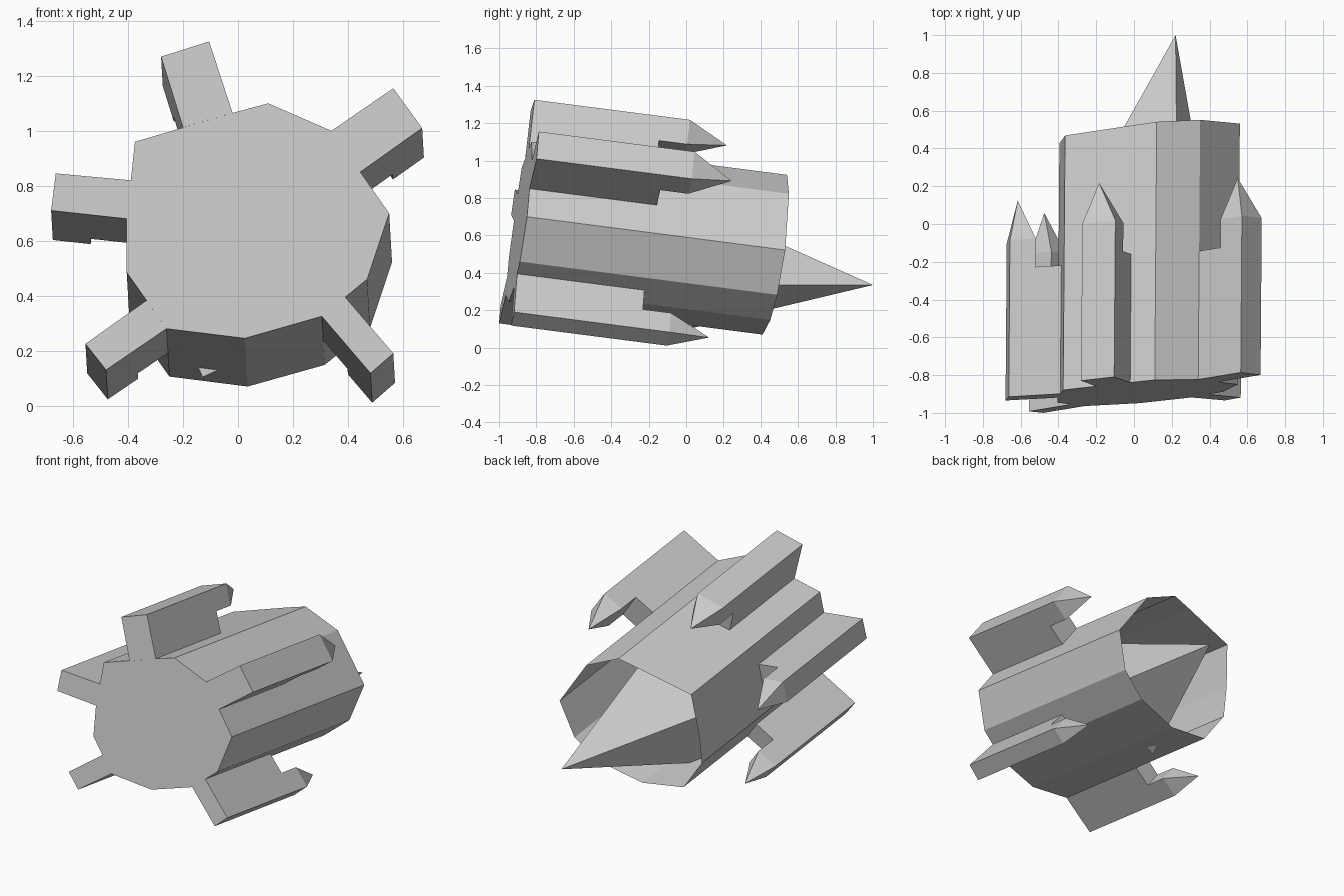
import bpy, bmesh
from mathutils import Vector

if "Cube" in bpy.data.objects:
    bpy.data.objects.remove(bpy.data.objects["Cube"])

RUN = Vector((0.0075, 1, -0.129))        # lengthwise direction of walls and fins
TIP_RUN = Vector((-0.012, 1, -0.145))    # fin tips droop slightly more


def at(p, t, run=RUN):
    """Point p=(x,z) on the tilted front plane, moved t along the length."""
    x, z = p
    return Vector((x, -0.984 + 0.07 * x + 0.137 * z, z)) + run * t


def mix(a, b, f):
    return (a[0] + (b[0] - a[0]) * f, a[1] + (b[1] - a[1]) * f)


def build(name, faces):
    """Make an object from polygons given as point lists."""
    bm = bmesh.new()
    for f in faces:
        bm.faces.new([bm.verts.new(p) for p in f])
    bmesh.ops.remove_doubles(bm, verts=bm.verts, dist=0.0005)
    bmesh.ops.recalc_face_normals(bm, faces=bm.faces)
    me = bpy.data.meshes.new(name)
    bm.to_mesh(me)
    bm.free()
    ob = bpy.data.objects.new(name, me)
    bpy.context.collection.objects.link(ob)
    return ob


# Hollow body: faceted tube, closed at the front, open at the back
outline = [(.11, 1.10), (.34, 1.0), (.55, .70), (.47, .46), (.305, .325),
           (.025, .245), (-.26, .28), (-.405, .485), (-.405, .68),
           (-.375, .96), (-.02, 1.065)]
front = [at(p, 0) for p in outline]
rear = [at(p, (1.38 + .038 * p[0] + .005 * p[1]) / 1.017) for p in outline]
n = len(outline)
walls = [[front[i], front[(i + 1) % n], rear[(i + 1) % n], rear[i]] for i in range(n)]
build("body_shell", [front] + walls)

# Square spike rising out of the hollow body
apex = Vector((.22, 1.0, .335))
slopes = [(.01, .446), (.178, 0), (-.36, -.238), (-.56, .206)]
depths = [.85, .90, .97, .95]
base = [apex + Vector((sx, -1, sz)) * t for (sx, sz), t in zip(slopes, depths)]
build("rear_spike", [base] + [[base[i], base[(i + 1) % 4], apex] for i in range(4)])


# Fins: inner half stops short, outer half runs on and ends in a point
def fin(name, i0, o0, o1, i1, notch=.68, end=.83, tip=1.045):
    m0, m1 = mix(i0, o0, .5), mix(i1, o1, .5)
    faces = [[at(p, 0) for p in (i0, o0, o1, i1)]]
    for i, o, m in ((i0, o0, m0), (i1, o1, m1)):
        faces.append([at(i, 0), at(o, 0), at(o, end), at(m, end),
                      at(m, notch), at(i, notch)])
    faces.append([at(o0, 0), at(o1, 0), at(o1, end), at(o0, end)])
    faces.append([at(p, notch) for p in (i0, i1, m1, m0)])
    faces.append([at(m0, notch), at(m1, notch), at(m1, end), at(m0, end)])
    point = at(mix(mix(m0, o1, .5), mix(m1, o0, .5), .5), tip, TIP_RUN)
    ring = [at(p, end) for p in (m0, o0, o1, m1)]
    faces += [[ring[k], ring[(k + 1) % 4], point] for k in range(4)]
    build(name, faces)


fin("top_fin", (-.20, 1.012), (-.28, 1.27), (-.105, 1.325), (-.02, 1.065))
fin("upper_right_fin", (.34, 1.0), (.565, 1.155), (.67, 1.01), (.445, .85))
fin("lower_right_fin", (.39, .395), (.565, .19), (.482, .118), (.305, .325))
fin("lower_left_fin", (-.26, .28), (-.48, .13), (-.555, .225), (-.333, .383))
fin("left_fin", (-.405, .68), (-.68, .71), (-.663, .845), (-.39, .82))
